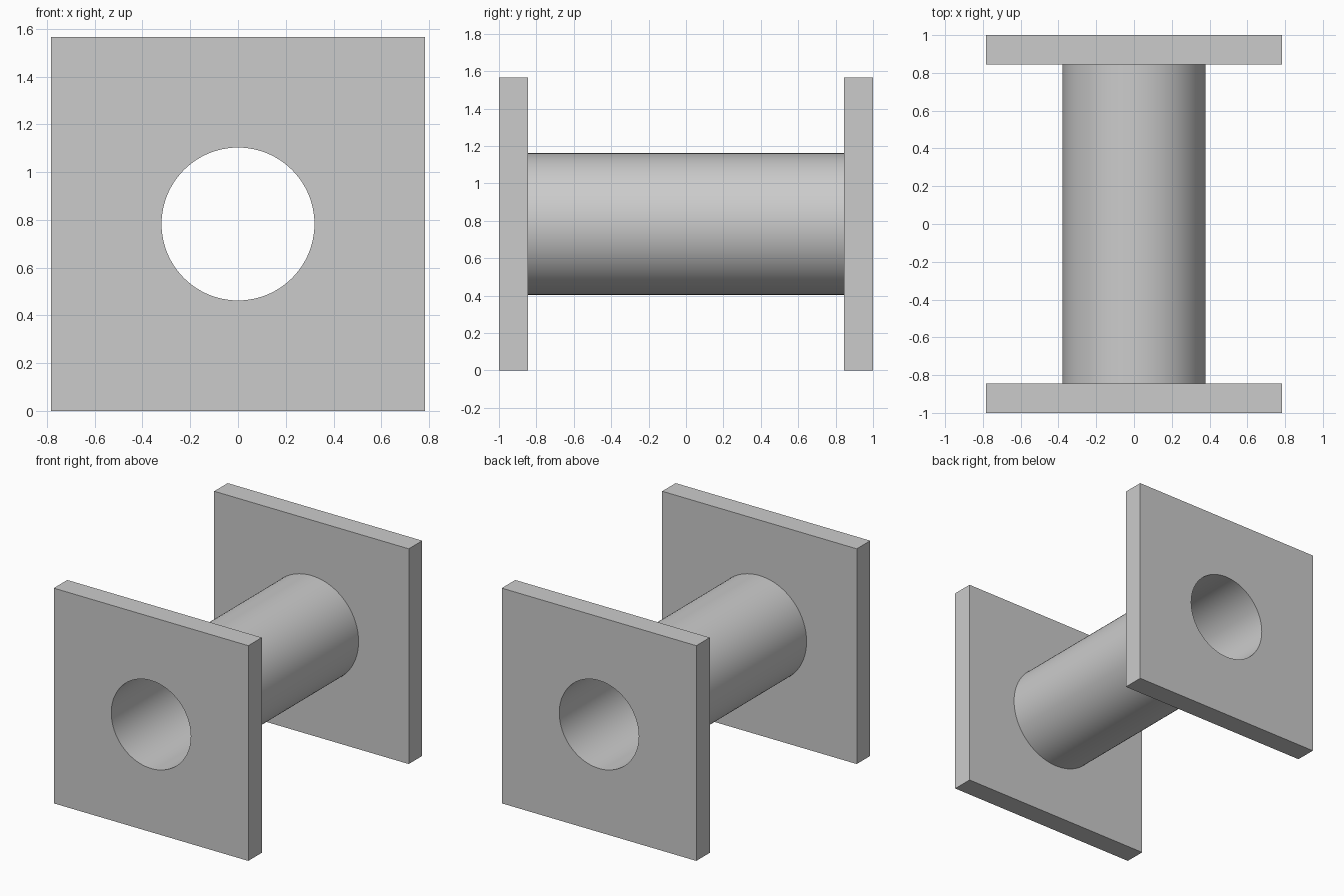
import bpy, bmesh, math

if "Cube" in bpy.data.objects:
    bpy.data.objects.remove(bpy.data.objects["Cube"])

HALF = 0.783      # half width of the square flanges
BORE = 0.32       # bore radius
OUTER = 0.379     # tube outer radius
END, INNER = 1.0, 0.845   # flange outer and inner face positions along y
SEG = 96

grey = bpy.data.materials.new("grey")
grey.diffuse_color = (0.6, 0.6, 0.6, 1)
grey.use_nodes = True
grey.node_tree.nodes["Principled BSDF"].inputs["Base Color"].default_value = grey.diffuse_color


def ring(bm, size, y, square=False):
    """Circle or square outline around the y axis, with SEG points."""
    verts = []
    for k in range(SEG):
        a = 2 * math.pi * k / SEG
        c, s = math.cos(a), math.sin(a)
        r = size / max(abs(c), abs(s)) if square else size
        verts.append(bm.verts.new((r * c, y, HALF + r * s)))
    return verts


def loft(name, chains):
    """Skin each chain of rings (size, y, square) with quads."""
    bm = bmesh.new()
    for chain in chains:
        rings = [ring(bm, *spec) for spec in chain]
        for a, b in zip(rings, rings[1:]):
            for k in range(SEG):
                n = (k + 1) % SEG
                bm.faces.new((a[k], b[k], b[n], a[n]))
    mesh = bpy.data.meshes.new(name)
    bm.to_mesh(mesh)
    bm.free()
    mesh.materials.append(grey)
    obj = bpy.data.objects.new(name, mesh)
    bpy.context.collection.objects.link(obj)
    bpy.ops.object.select_all(action='DESELECT')
    obj.select_set(True)
    bpy.context.view_layer.objects.active = obj
    bpy.ops.object.shade_smooth_by_angle(angle=math.radians(30))


# Square flanges with a bored hole; the back one runs the chain the other way
flange = [(BORE, -INNER), (BORE, -END), (HALF, -END, True),
          (HALF, -INNER, True), (OUTER, -INNER)]
loft("front_flange", [flange])
loft("back_flange", [[(s[0], -s[1], *s[2:]) for s in reversed(flange)]])

# Hollow tube: outer wall and bore wall between the flanges
loft("tube", [[(OUTER, -INNER), (OUTER, INNER)],
              [(BORE, INNER), (BORE, -INNER)]])
